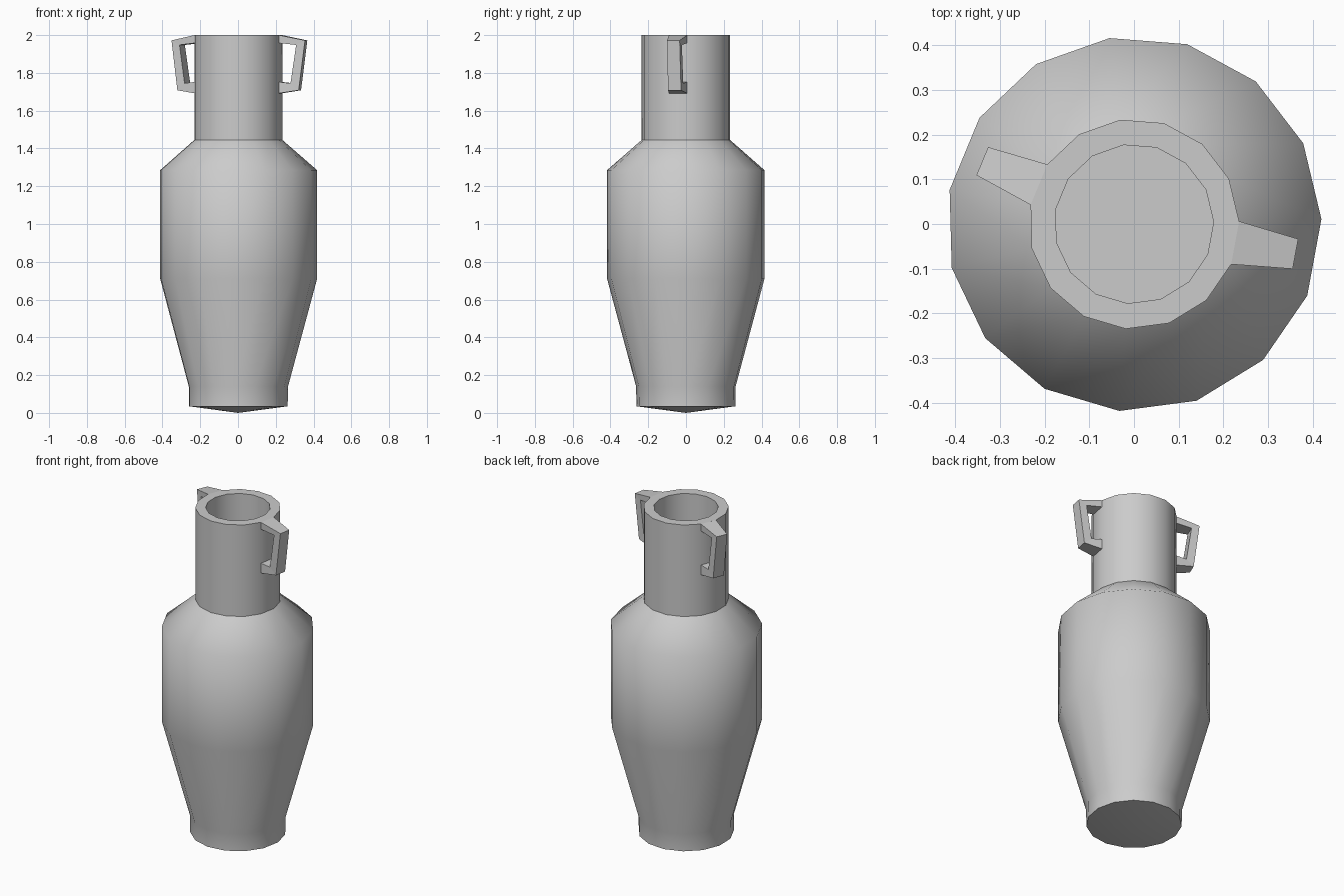
import bpy, bmesh
from math import sin, cos, radians

if "Cube" in bpy.data.objects:
    bpy.data.objects.remove(bpy.data.objects["Cube"])

SIDES = 15
TURN = radians(1.5)
STEP = radians(360 / SIDES)


def finish(bm, name, smooth):
    bmesh.ops.recalc_face_normals(bm, faces=bm.faces)
    mesh = bpy.data.meshes.new(name)
    bm.to_mesh(mesh)
    bm.free()
    obj = bpy.data.objects.new(name, mesh)
    bpy.context.collection.objects.link(obj)
    if smooth:
        bpy.ops.object.select_all(action='DESELECT')
        obj.select_set(True)
        bpy.context.view_layer.objects.active = obj
        bpy.ops.object.shade_smooth_by_angle(angle=radians(60))
    return obj


def lathe(name, profile):
    """Revolve (radius, z) points; radius 0 makes a single pole vertex."""
    bm = bmesh.new()
    rings = []
    for r, z in profile:
        if r == 0:
            rings.append([bm.verts.new((0, 0, z))] * SIDES)
        else:
            rings.append([bm.verts.new((r * cos(TURN + i * STEP), r * sin(TURN + i * STEP), z))
                          for i in range(SIDES)])
    for a, b in zip(rings, rings[1:]):
        for i in range(SIDES):
            j = (i + 1) % SIDES
            bm.faces.new(dict.fromkeys((a[i], a[j], b[j], b[i])))
    return finish(bm, name, True)


def handle(name, angle):
    """Sweep of a bracket: outer and inner outlines of (radius, z, half width)."""
    outer = [(0.229, 2.0, 0.049), (0.367, 1.972, 0.034), (0.333, 1.708, 0.035), (0.229, 1.692, 0.049)]
    inner = [(0.229, 1.958, 0.049), (0.32, 1.948, 0.037), (0.29, 1.745, 0.039), (0.229, 1.752, 0.049)]
    c, s = cos(angle), sin(angle)
    bm = bmesh.new()
    rings = []
    for o, n in zip(outer, inner):
        pts = [(o[0], -o[2], o[1]), (o[0], o[2], o[1]), (n[0], n[2], n[1]), (n[0], -n[2], n[1])]
        rings.append([bm.verts.new((r * c - w * s, r * s + w * c, z)) for r, w, z in pts])
    for a, b in zip(rings, rings[1:]):
        for i in range(4):
            j = (i + 1) % 4
            bm.faces.new((a[i], a[j], b[j], b[i]))
    return finish(bm, name, False)


# Belly with slightly pointed base and sloping shoulder
lathe("vase_body", [(0, 0), (0.263, 0.035), (0.265, 0.14), (0.419, 0.71),
                    (0.419, 1.285), (0.235, 1.445)])

# Hollow neck with a thick flat rim and a floor inside
lathe("vase_neck", [(0.235, 1.445), (0.235, 2.0), (0.178, 2.0), (0.178, 1.45), (0, 1.45)])

# Handles, each springing from one flat side of the neck
handle("right_handle", TURN - 0.5 * STEP)
handle("left_handle", TURN + 6.5 * STEP)
